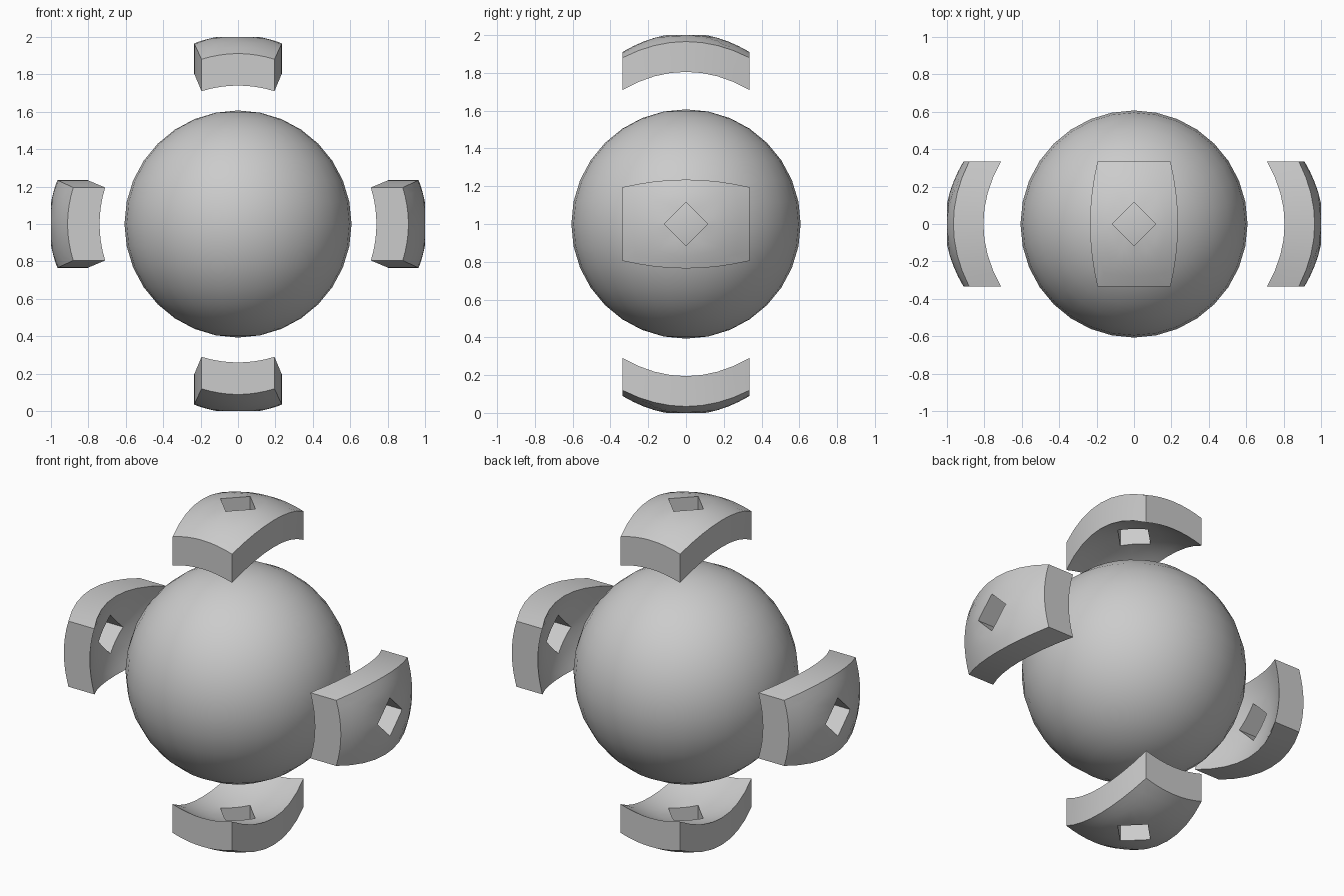
import bpy, bmesh, math

if "Cube" in bpy.data.objects:
    bpy.data.objects.remove(bpy.data.objects["Cube"])

CENTER = (0, 0, 1)
HY, HZ, HZ_MID, HOLE = 0.335, 0.195, 0.235, 0.115
SEG, RINGS = 4, 4


def smooth(obj):
    bpy.ops.object.select_all(action='DESELECT')
    obj.select_set(True)
    bpy.context.view_layer.objects.active = obj
    bpy.ops.object.shade_smooth_by_angle(angle=math.radians(30))


def quadrant():
    """(outline point, hole point) pairs from mid side to the next mid side"""
    pts = []
    for i in range(2 * SEG + 1):
        t = i / (2 * SEG)
        if i <= SEG:
            out = (HY, HZ * i / SEG)
        else:
            y = HY * (2 - i / SEG)
            out = (y, HZ_MID - (HZ_MID - HZ) * (y / HY) ** 2)
        pts.append((out, (HOLE * (1 - t), HOLE * t)))
    return pts


def loop_pairs():
    q = quadrant()
    flip = lambda seq, a, b: [tuple((p[0] * a, p[1] * b) for p in pr) for pr in seq]
    return (q[:-1] + flip(q[:0:-1], -1, 1) + flip(q[:-1], -1, -1)
            + flip(q[:0:-1], 1, -1))


def outer_x(y, z):
    return min(1.0, 1.01 - 0.88 * y * y - 0.8 * z * z)


def inner_x(y, z):
    return 0.849 - 0.97 * y * y - 0.79 * z * z


def make_pad(name, angle):
    bm = bmesh.new()
    pairs = loop_pairs()
    n = len(pairs)
    # closed cross-section: outer skin from hole to rim, inner skin back to hole
    path = [(k / RINGS, outer_x) for k in range(RINGS + 1)]
    path += [(k / RINGS, inner_x) for k in range(RINGS, -1, -1)]
    rings = []
    for t, fx in path:
        ring = []
        for o, h in pairs:
            y, z = (h[i] + (o[i] - h[i]) * t for i in (0, 1))
            ring.append(bm.verts.new((fx(y, z), y, z)))
        rings.append(ring)
    for k in range(len(rings)):
        a, b = rings[k], rings[(k + 1) % len(rings)]
        for i in range(n):
            j = (i + 1) % n
            bm.faces.new((a[i], b[i], b[j], a[j]))
    bmesh.ops.recalc_face_normals(bm, faces=bm.faces)
    me = bpy.data.meshes.new(name)
    bm.to_mesh(me)
    bm.free()
    obj = bpy.data.objects.new(name, me)
    bpy.context.collection.objects.link(obj)
    obj.location = CENTER
    obj.rotation_euler = (0, angle, 0)
    smooth(obj)


# Central ball
bpy.ops.mesh.primitive_uv_sphere_add(segments=32, ring_count=16, radius=0.607,
                                     location=CENTER)
ball = bpy.context.object
ball.name = "core_ball"
bpy.ops.object.shade_smooth()

# Four curved armour pads with square holes, around the y axis
for i, side in enumerate(("right", "bottom", "left", "top")):
    make_pad(side + "_pad", i * math.pi / 2)
